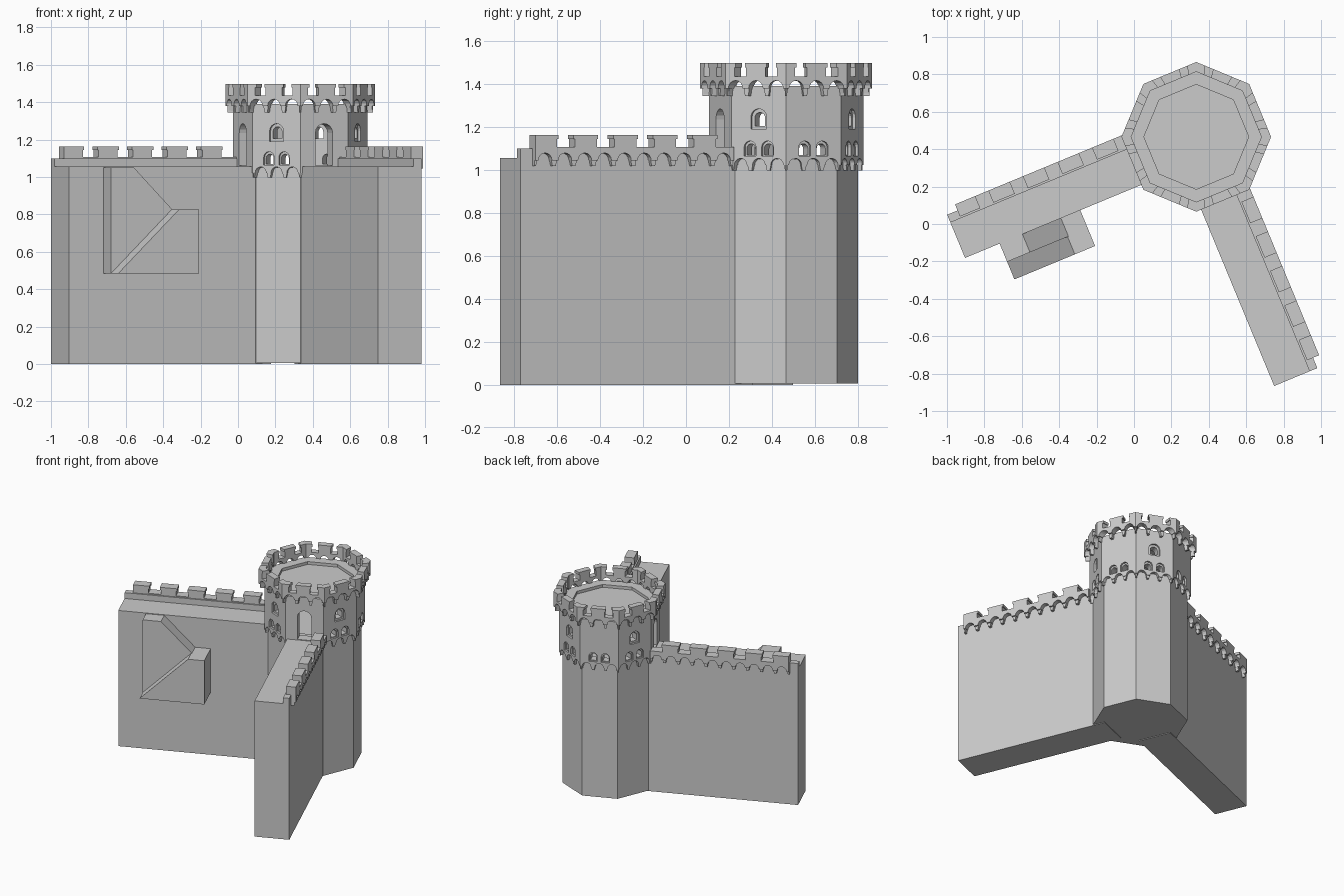
import bpy, bmesh
from math import sin, cos, pi, radians
from mathutils import Vector

if "Cube" in bpy.data.objects:
    bpy.data.objects.remove(bpy.data.objects["Cube"])

CX, CY = 0.333, 0.466                 # tower axis
AP = cos(pi / 8)                      # octagon apothem / radius
FACES = [22.5 + 45 * k for k in range(8)]
DOORS, WINDOWS = (202.5, 292.5), (247.5, 337.5, 67.5, 157.5)


def finish(name, bm):
    bmesh.ops.recalc_face_normals(bm, faces=bm.faces)
    me = bpy.data.meshes.new(name)
    bm.to_mesh(me)
    bm.free()
    ob = bpy.data.objects.new(name, me)
    bpy.context.collection.objects.link(ob)
    return ob


def prism(bm, pts, angle, d0, d1, taper=False):
    """Extrude a (tangent, z) outline from distance d0 to d1 along angle."""
    a = radians(angle)
    n, t = Vector((cos(a), sin(a), 0)), Vector((-sin(a), cos(a), 0))
    rings = []
    for d in (d0, d1):
        s = d / d1 if taper else 1
        rings.append([bm.verts.new(Vector((CX, CY, z)) + n * d + t * (u * s)) for u, z in pts])
    bm.faces.new(rings[0])
    bm.faces.new(rings[1])
    for i in range(len(pts)):
        j = (i + 1) % len(pts)
        bm.faces.new((rings[0][i], rings[0][j], rings[1][j], rings[1][i]))


def rect(u0, u1, z0, z1):
    return [(u0, z0), (u1, z0), (u1, z1), (u0, z1)]


def octagon(name, r, z0, z1):
    bm = bmesh.new()
    prism_pts = [(CX + r * cos(k * pi / 4), CY + r * sin(k * pi / 4)) for k in range(8)]
    lo = bm.faces.new([bm.verts.new((x, y, z0)) for x, y in prism_pts])
    up = bmesh.ops.extrude_face_region(bm, geom=[lo], use_keep_orig=True)["geom"]
    for v in up:
        if isinstance(v, bmesh.types.BMVert):
            v.co.z = z1
    return finish(name, bm)


def arch(c, w, z0, z1, seg=8):
    """Round-headed opening outline."""
    r = w / 2
    return [(c - r, z0), (c + r, z0)] + [
        (c + r * cos(pi * i / seg), z1 - r + r * sin(pi * i / seg)) for i in range(seg + 1)]


def arcade(t0, t1, n, h, spring, top, merlons=(), mtop=0):
    """Outline with arches along the bottom and capped merlons along the top."""
    b = (t1 - t0) / n
    r = b / 2 - h
    pts = [(t0, spring)]
    for k in range(n):
        c = t0 + (k + 0.5) * b
        pts += [(c - r * cos(pi * i / 8), spring + r * sin(pi * i / 8)) for i in range(9)]
    pts += [(t1, spring)]
    e, cap = 0.007, mtop - 0.02
    if not merlons or merlons[-1][1] < t1 - 1e-6:
        pts.append((t1, top))
    for a, c in reversed(merlons):
        if c < t1 - 1e-6:
            pts += [(c, top), (c, cap), (c + e, cap), (c + e, mtop)]
        else:
            pts += [(t1, mtop)]
        if a > t0 + 1e-6:
            pts += [(a - e, mtop), (a - e, cap), (a, cap), (a, top)]
        else:
            pts += [(t0, mtop)]
    if not merlons or merlons[0][0] > t0 + 1e-6:
        pts.append((t0, top))
    return pts


def corbels(bm, t0, t1, n, h, z0, z1, angle, d0, d1, taper):
    for k in range(n + 1):
        c = t0 + (t1 - t0) * k / n
        lo, hi = max(t0, c - h), min(t1, c + h)
        l2, h2 = max(t0, c - h * 0.6), min(t1, c + h * 0.6)
        prism(bm, [(l2, z0), (h2, z0), (hi, z1), (lo, z1)], angle, d0, d1, taper)


# Tower shaft and roof
octagon("tower_shaft", 0.335, 0.005, 1.05)
octagon("tower_roof", 0.283, 1.335, 1.368)

# Upper storey: hollow octagon with doors and windows cut out
storey = octagon("tower_upper_storey", 0.36, 1.06, 1.39)
core = octagon("cut_core", 0.28, 1.0, 1.5)
recess, through = bmesh.new(), bmesh.new()
for a in FACES:
    if a in DOORS:
        prism(through, arch(0, 0.10, 1.03, 1.285), a, 0.2, 0.4)
        continue
    for c in (-0.044, 0.044):
        prism(recess, arch(c, 0.06, 1.065, 1.135), a, 0.318, 0.4)
        prism(through, arch(c, 0.044, 1.07, 1.122), a, 0.2, 0.4)
    if a in WINDOWS:
        prism(recess, arch(0, 0.08, 1.19, 1.285), a, 0.318, 0.4)
        prism(through, arch(0, 0.052, 1.205, 1.268), a, 0.2, 0.4)
cutters = [core, finish("cut_recess", recess), finish("cut_through", through)]
for c in cutters:
    c.hide_render = True
    m = storey.modifiers.new(c.name, 'BOOLEAN')
    m.operation, m.solver, m.object = 'DIFFERENCE', 'EXACT', c
dg = bpy.context.evaluated_depsgraph_get()
cut_mesh = bpy.data.meshes.new_from_object(storey.evaluated_get(dg))
storey.modifiers.clear()
storey.data = cut_mesh
for c in cutters:
    bpy.data.objects.remove(c)

# Arched corbel tables: below the upper storey and at the parapet
lower, upper = bmesh.new(), bmesh.new()
for a in FACES:
    w = 0.36 * sin(pi / 8)
    prism(lower, arcade(-w, w, 3, 0.014, 1.022, 1.06), a, 0.28 * AP, 0.36 * AP, True)
    corbels(lower, -w, w, 3, 0.013, 0.998, 1.022, a, 0.32 * AP, 0.354 * AP, True)
    w = 0.40 * sin(pi / 8)
    mer = [(-w, -w + 0.045), (-0.048, 0.048), (w - 0.045, w)]
    prism(upper, arcade(-w, w, 3, 0.015, 1.38, 1.435, mer, 1.497), a, 0.348 * AP, 0.40 * AP, True)
    corbels(upper, -w, w, 3, 0.014, 1.345, 1.38, a, 0.348 * AP, 0.387 * AP, True)
finish("tower_lower_corbels", lower)
finish("tower_parapet", upper)

# Curtain walls with their parapets on the outer side
for name, normal, s in (("left", 112.5, 1), ("right", 22.5, -1)):
    bm = bmesh.new()
    prism(bm, rect(s * 0.22, s * 1.39, 0, 1.055), normal, -0.125, 0.125)
    finish(name + "_wall", bm)
    bm = bmesh.new()
    prism(bm, rect(s * 0.3, s * 1.39, 1.055, 1.10), normal, 0.08, 0.125)
    mer = [(1.22 - 0.2 * k, 1.33 - 0.2 * k) for k in range(4, -1, -1)]
    outline = arcade(0.33, 1.33, 10, 0.016, 1.045, 1.108, mer, 1.163)
    prism(bm, [(s * u, z) for u, z in outline], normal, 0.09, 0.16)
    t0, t1 = sorted((s * 0.33, s * 1.33))
    corbels(bm, t0, t1, 10, 0.014, 1.018, 1.045, normal, 0.10, 0.148, False)
    finish(name + "_parapet", bm)

# Stair on the inner side of the left wall: two ramps meeting at a landing
bm = bmesh.new()
prism(bm, [(-1.19, 0.485), (-0.723, 0.485), (-0.723, 0.825), (-0.835, 0.825),
           (-1.058, 1.05), (-1.19, 1.05)], 292.5, 0.12, 0.23)
prism(bm, [(-1.19, 0.485), (-0.723, 0.485), (-0.723, 0.825), (-0.84, 0.825)],
      292.5, 0.23, 0.332)
finish("stair_ramps", bm)
